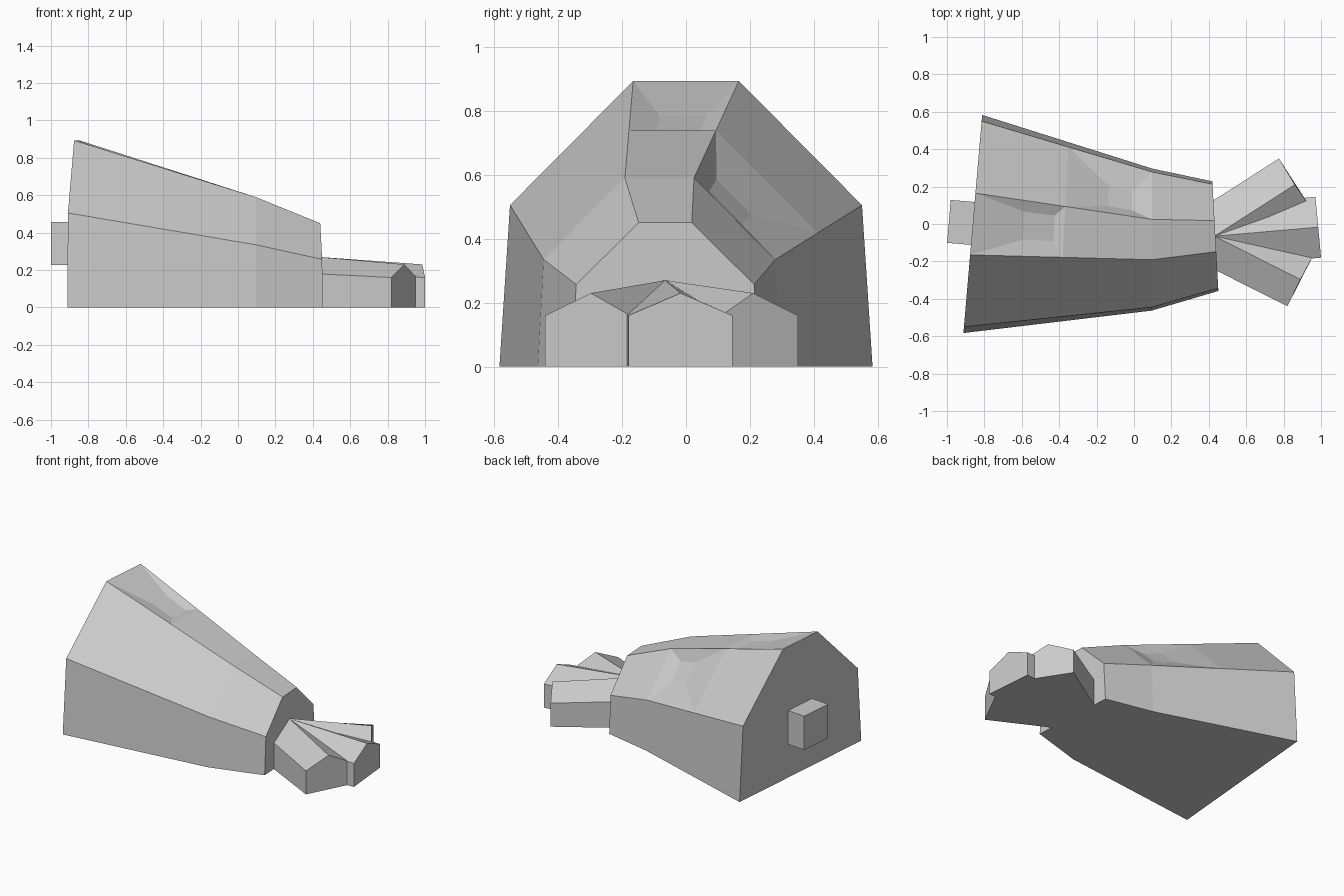
import bpy
import bmesh
from mathutils import Vector

if "Cube" in bpy.data.objects:
    bpy.data.objects.remove(bpy.data.objects["Cube"], do_unlink=True)

grey = bpy.data.materials.new("light grey")
grey.use_nodes = True
grey.diffuse_color = (0.6, 0.6, 0.6, 1)
grey.node_tree.nodes["Principled BSDF"].inputs["Base Color"].default_value = (0.6, 0.6, 0.6, 1)


def finish(bm, name):
    bmesh.ops.recalc_face_normals(bm, faces=bm.faces)
    mesh = bpy.data.meshes.new(name)
    bm.to_mesh(mesh)
    bm.free()
    mesh.materials.append(grey)
    obj = bpy.data.objects.new(name, mesh)
    bpy.context.collection.objects.link(obj)
    return obj


def loft(rings, dents=()):
    """Skin closed rings of points; chosen panels get a sunken facet."""
    bm = bmesh.new()
    loops = [[bm.verts.new(p) for p in ring] for ring in rings]
    n = len(rings[0])
    dents = {(d[0], d[1]): d[2:] for d in dents}
    for i, (a, b) in enumerate(zip(loops, loops[1:])):
        for j in range(n):
            k = (j + 1) % n
            quad = [a[j], b[j], b[k], a[k]]
            if (i, j) in dents:
                sink(bm, quad, *dents[i, j])
            else:
                bm.faces.new(quad)
    bm.faces.new(loops[0])
    bm.faces.new(loops[-1])
    return bm


def sink(bm, quad, u0, u1, v0, v1, depth):
    a, b, c, d = [v.co for v in quad]
    normal = (c - a).cross(d - b).normalized()
    if normal.z < 0:
        normal = -normal
    inner = []
    for u, v in ((u0, v0), (u1, v0), (u1, v1), (u0, v1)):
        p = a.lerp(b, u).lerp(d.lerp(c, u), v)
        inner.append(bm.verts.new(p - normal * depth))
    for i in range(4):
        j = (i + 1) % 4
        bm.faces.new((quad[i], quad[j], inner[j], inner[i]))
    bm.faces.new(inner)


def section(x, skew, yc, half_widths, heights):
    """Six-sided arch, symmetric about yc, with its plane turned by skew."""
    side = list(zip(half_widths, heights))
    pts = [(-w, z) for w, z in side] + [(w, z) for w, z in reversed(side)]
    return [Vector((x + skew * w, yc + w, z)) for w, z in pts]


# Main tapering foot
heel = section(-0.862, 0.086, 0, (0.583, 0.55, 0.165), (0, 0.505, 0.893))
arch = section(0.095, 0, -0.083, (0.38, 0.362, 0.108), (0, 0.335, 0.59))
front = section(0.435, -0.055, -0.065, (0.293, 0.278, 0.083), (0, 0.257, 0.45))
middle = [p.lerp(q, 0.51) for p, q in zip(heel, arch)]
finish(loft([heel, middle, arch, front],
            dents=[(0, 2, 0.57, 0.9, 0.3, 0.8, 0.02),
                   (1, 3, 0.51, 0.79, 0.2, 0.58, 0.03)]), "foot")

# Three gabled toes fanning out from one point
root = Vector((0.43, -0.065, 0.27))
EAVE, RIDGE = 0.16, 0.23


def toe(name, left, tip, right):
    tip_end = Vector((*tip, RIDGE))
    outer, inner = [], []
    for corner in (left, right):
        end = Vector((*corner, EAVE))
        start = root + end - tip_end
        start.z = 0.183
        outer.append(end)
        inner.append(start)

    def ring(l, top, r):
        return [Vector((l.x, l.y, 0)), l, top, r, Vector((r.x, r.y, 0))]

    finish(loft([ring(inner[0], root, inner[1]),
                 ring(outer[0], tip_end, outer[1])]), name)


toe("left_toe", (0.775, 0.35), (0.86, 0.21), (0.93, 0.11))
toe("middle_toe", (0.97, 0.145), (0.985, -0.017), (1.0, -0.18))
toe("right_toe", (0.82, -0.44), (0.89, -0.297), (0.955, -0.175))

# Heel block
bm = bmesh.new()
bmesh.ops.create_cube(bm, size=1)
bmesh.ops.scale(bm, vec=(0.23, 0.23, 0.23), verts=bm.verts)
spur = finish(bm, "heel_block")
spur.location = (-0.875, 0.004, 0.341)
spur.rotation_euler.z = -0.086
